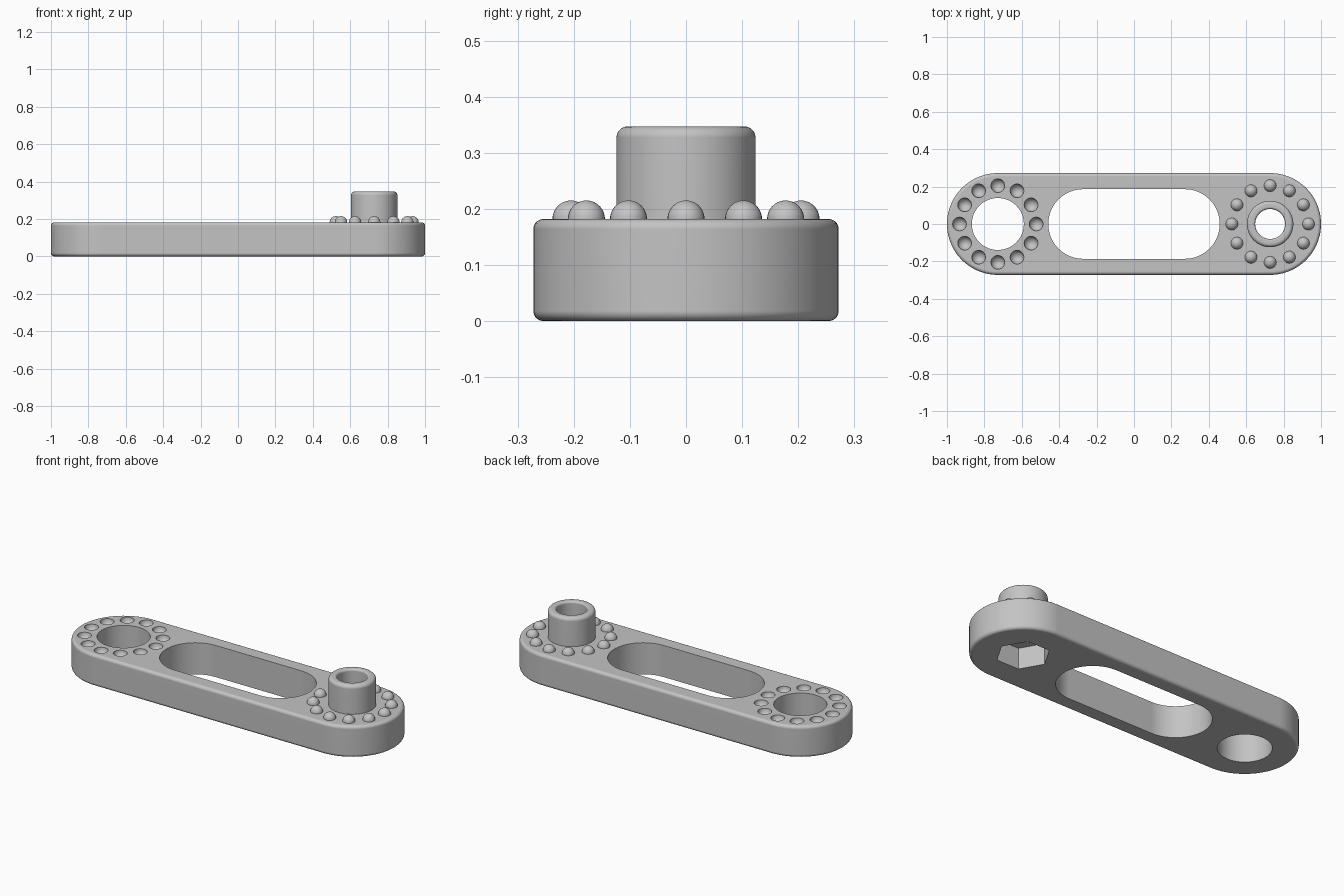
import bpy, bmesh, math
from mathutils import Matrix

if "Cube" in bpy.data.objects:
    bpy.data.objects.remove(bpy.data.objects["Cube"], do_unlink=True)

THICK = 0.182      # plate height
END_X = 0.728      # centre of each rounded end
RING = 0.205       # radius of the stud and dimple rings

grey = bpy.data.materials.new("light_grey")
grey.use_nodes = True
colour = (0.55, 0.55, 0.55, 1)
grey.diffuse_color = colour
grey.node_tree.nodes["Principled BSDF"].inputs["Base Color"].default_value = colour


def make(name, bm):
    bmesh.ops.recalc_face_normals(bm, faces=bm.faces)
    mesh = bpy.data.meshes.new(name)
    bm.to_mesh(mesh)
    bm.free()
    mesh.materials.append(grey)
    ob = bpy.data.objects.new(name, mesh)
    bpy.context.collection.objects.link(ob)
    return ob


def stadium(name, half, radius, z0, z1, fillet=0, steps=40):
    """Rounded-end prism along x; half is the distance to each end centre."""
    bm = bmesh.new()
    points = []
    for side in (1, -1):
        for i in range(steps + 1):
            a = math.pi * i / steps - math.pi / 2
            points.append((side * (half + radius * math.cos(a)),
                           side * radius * math.sin(a), z0))
    base = bm.faces.new([bm.verts.new(p) for p in points])
    top = bmesh.ops.extrude_face_region(bm, geom=[base])["geom"]
    for v in top:
        if isinstance(v, bmesh.types.BMVert):
            v.co.z = z1
    if fillet:
        rims = [e for e in bm.edges if e.verts[0].co.z == e.verts[1].co.z]
        bmesh.ops.bevel(bm, geom=rims, offset=fillet, segments=5,
                        profile=0.5, affect='EDGES')
    return make(name, bm)


def lathe(name, profile, x, sides=64, turn=0):
    """Solid of revolution from (radius, z) points, capped at both ends."""
    bm = bmesh.new()
    rings = []
    for r, z in profile:
        rings.append([bm.verts.new((x + r * math.cos(turn + math.tau * i / sides),
                                    r * math.sin(turn + math.tau * i / sides), z))
                      for i in range(sides)])
    for a, b in zip(rings, rings[1:]):
        for i in range(sides):
            j = (i + 1) % sides
            bm.faces.new((a[i], a[j], b[j], b[i]))
    bm.faces.new(rings[0])
    bm.faces.new(rings[-1])
    return make(name, bm)


def ball_ring(name, x, radius, count=12):
    bm = bmesh.new()
    for i in range(count):
        a = math.tau * i / count
        place = Matrix.Translation((x + RING * math.cos(a), RING * math.sin(a), THICK))
        bmesh.ops.create_uvsphere(bm, u_segments=28, v_segments=15,
                                  radius=radius, matrix=place)
    return make(name, bm)


def arc(cx, cz, r, start, end, n=5):
    return [(cx + r * math.cos(math.radians(start + (end - start) * i / n)),
             cz + r * math.sin(math.radians(start + (end - start) * i / n)))
            for i in range(n + 1)]


def combine(target, tool, operation):
    mod = target.modifiers.new(operation.lower(), 'BOOLEAN')
    mod.operation, mod.solver, mod.object = operation, 'EXACT', tool
    bpy.context.view_layer.objects.active = target
    bpy.ops.object.modifier_apply(modifier=mod.name)
    bpy.data.objects.remove(tool, do_unlink=True)


def finish(ob):
    bpy.ops.object.select_all(action='DESELECT')
    ob.select_set(True)
    bpy.context.view_layer.objects.active = ob
    bpy.ops.object.shade_smooth_by_angle(angle=math.radians(30))
    ob.modifiers.new("flat_shading", 'WEIGHTED_NORMAL').keep_sharp = True


# Plate with rounded ends and filleted rims
plate = stadium("link_plate", END_X, 0.272, 0, THICK, fillet=0.018)

# Hollow peg, filleted at its top
TOP = 0.347
peg = lathe("peg", [(0.124, 0.15)] + arc(0.104, TOP - 0.02, 0.02, 0, 90), END_X)
combine(plate, peg, 'UNION')

# Peg bore with a flared mouth
bore = [(0.08, -0.1)] + arc(0.092, TOP - 0.012, 0.012, 180, 90) + [(0.092, TOP + 0.1)]
combine(plate, lathe("bore_cutter", bore, END_X), 'DIFFERENCE')

# Hexagonal nut pocket underneath
combine(plate, lathe("nut_cutter", [(0.14, -0.1), (0.14, 0.12)], END_X, sides=6), 'DIFFERENCE')

# Round socket, middle slot and ring of dimples
combine(plate, lathe("socket_cutter", [(0.139, -0.1), (0.139, 0.3)], -END_X), 'DIFFERENCE')
combine(plate, stadium("slot_cutter", 0.272, 0.186, -0.1, 0.3), 'DIFFERENCE')
combine(plate, ball_ring("dimple_cutter", -END_X, 0.037), 'DIFFERENCE')
finish(plate)

# Ring of round studs about the peg
finish(ball_ring("studs", END_X, 0.033))
